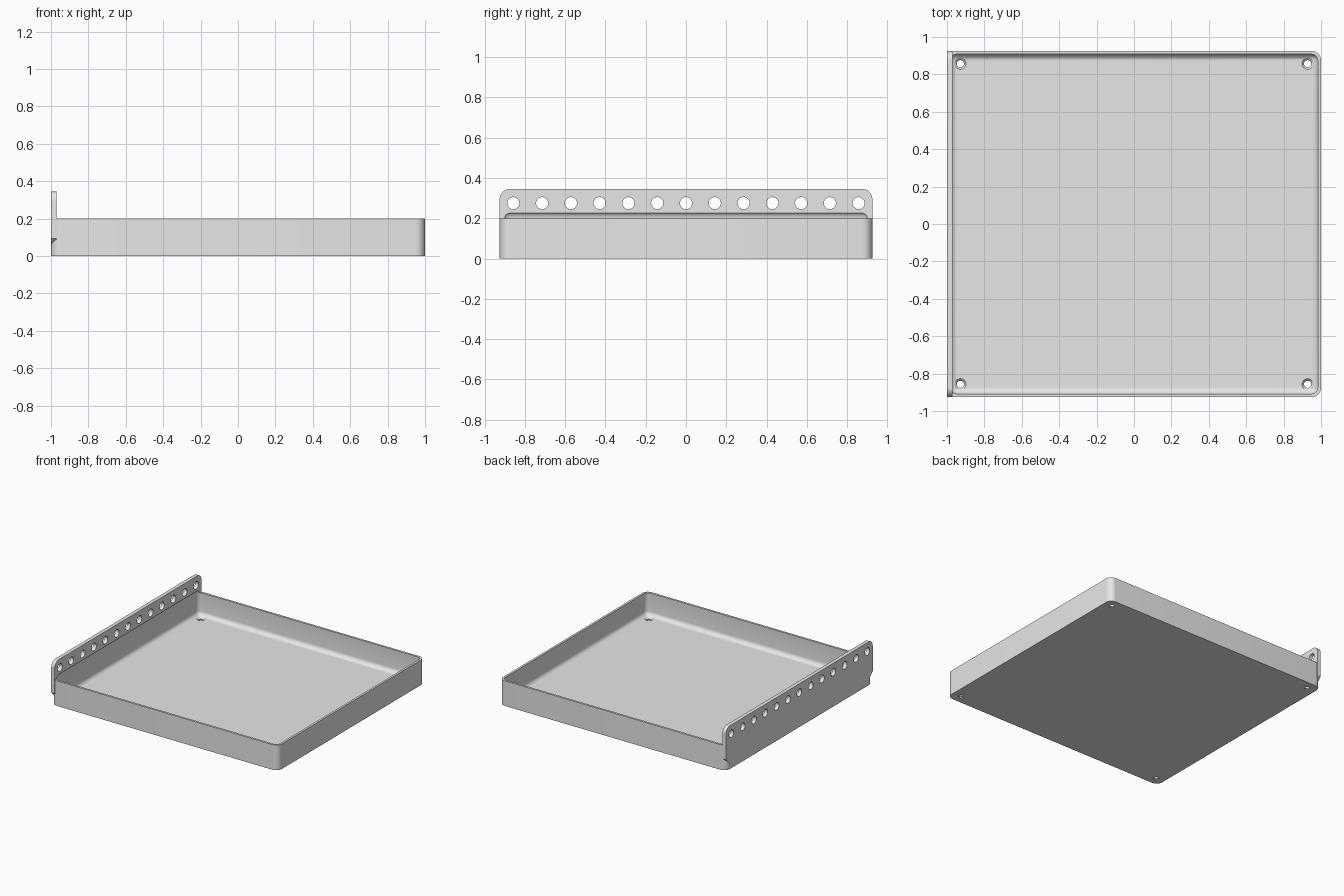
import bpy, bmesh, math
from mathutils import Matrix

cube = bpy.data.objects.get("Cube")
if cube:
    bpy.data.objects.remove(cube, do_unlink=True)

HX, HY = 1.0, 0.925          # half sizes of the tray
WALL, RIM, CORNER = 0.017, 0.2, 0.05

grey = bpy.data.materials.new("plain light grey")
grey.use_nodes = True
grey.diffuse_color = (0.8, 0.8, 0.8, 1)
grey.node_tree.nodes["Principled BSDF"].inputs["Base Color"].default_value = grey.diffuse_color


def finish(bm, name):
    bmesh.ops.recalc_face_normals(bm, faces=bm.faces[:])
    mesh = bpy.data.meshes.new(name)
    bm.to_mesh(mesh)
    bm.free()
    mesh.materials.append(grey)
    ob = bpy.data.objects.new(name, mesh)
    bpy.context.collection.objects.link(ob)
    return ob


def prism(name, points, direction):
    """Extrude a flat outline along a direction."""
    bm = bmesh.new()
    face = bm.faces.new([bm.verts.new(p) for p in points])
    new = bmesh.ops.extrude_face_region(bm, geom=[face])["geom"]
    verts = [g for g in new if isinstance(g, bmesh.types.BMVert)]
    bmesh.ops.translate(bm, verts=verts, vec=direction)
    return finish(bm, name)


def arc(cx, cy, r, start, steps=10):
    """Quarter circle of points."""
    angles = [start + math.pi / 2 * i / steps for i in range(steps + 1)]
    return [(cx + r * math.cos(a), cy + r * math.sin(a)) for a in angles]


def combine(target, tool, operation):
    mod = target.modifiers.new(operation, "BOOLEAN")
    mod.operation, mod.solver, mod.object = operation, "EXACT", tool
    bpy.context.view_layer.objects.active = target
    bpy.ops.object.modifier_apply(modifier=mod.name)
    bpy.data.objects.remove(tool, do_unlink=True)


# Tray block with rounded upright corners
outline = []
for i, (sx, sy) in enumerate([(1, 1), (-1, 1), (-1, -1), (1, -1)]):
    outline += arc(sx * (HX - CORNER), sy * (HY - CORNER), CORNER, i * math.pi / 2)
tray = prism("perforated_tray", [(x, y, 0) for x, y in outline], (0, 0, RIM))

# Mounting plate: rounded top corners, sloped lower ends
TOP = 0.345
side = arc(HY - CORNER, TOP - CORNER, CORNER, 0)
half = [(HY - CORNER, 0.045), (HY, 0.093)] + side
profile = half + [(-y, z) for y, z in reversed(half)]
plate = prism("mounting_plate", [(-HX, y, z) for y, z in profile], (0.03, 0, 0))
combine(tray, plate, "UNION")

# Hollow with filleted edges, which also undercuts the plate slightly
FLOOR, HOLLOW_TOP = 0.02, 0.234
bm = bmesh.new()
bmesh.ops.create_cube(bm, size=1)
bmesh.ops.scale(bm, verts=bm.verts[:], vec=(2 * (HX - WALL), 2 * (HY - WALL), HOLLOW_TOP - FLOOR))
bmesh.ops.translate(bm, verts=bm.verts[:], vec=(0, 0, (HOLLOW_TOP + FLOOR) / 2))
bmesh.ops.bevel(bm, geom=bm.edges[:], offset=0.035, segments=8, profile=0.5, affect="EDGES")
combine(tray, finish(bm, "hollow_cutter"), "DIFFERENCE")

# Row of round holes along the plate, and countersunk holes in the floor
bm = bmesh.new()
PITCH = HY * 2 / 12.95
turn = Matrix.Rotation(math.pi / 2, 4, "Y")
for i in range(-6, 7):
    bmesh.ops.create_cone(bm, cap_ends=True, segments=32, radius1=0.03, radius2=0.03, depth=0.2,
                          matrix=Matrix.Translation((-HX, i * PITCH, 0.275)) @ turn)
combine(tray, finish(bm, "plate_hole_cutter"), "DIFFERENCE")

for radii, depth, z in [((0.019, 0.019), 0.1, 0), ((0.018, 0.042), 0.024, 0.02)]:
    bm = bmesh.new()
    for sx in (-1, 1):
        for sy in (-1, 1):
            bmesh.ops.create_cone(bm, cap_ends=True, segments=32, radius1=radii[0], radius2=radii[1],
                                  depth=depth, matrix=Matrix.Translation((sx * 0.928, sy * 0.857, z)))
    combine(tray, finish(bm, "floor_hole_cutter"), "DIFFERENCE")

# Smooth rounded parts, keep crisp edges
bpy.ops.object.select_all(action="DESELECT")
tray.select_set(True)
bpy.context.view_layer.objects.active = tray
bpy.ops.object.shade_smooth_by_angle(angle=math.radians(30))
